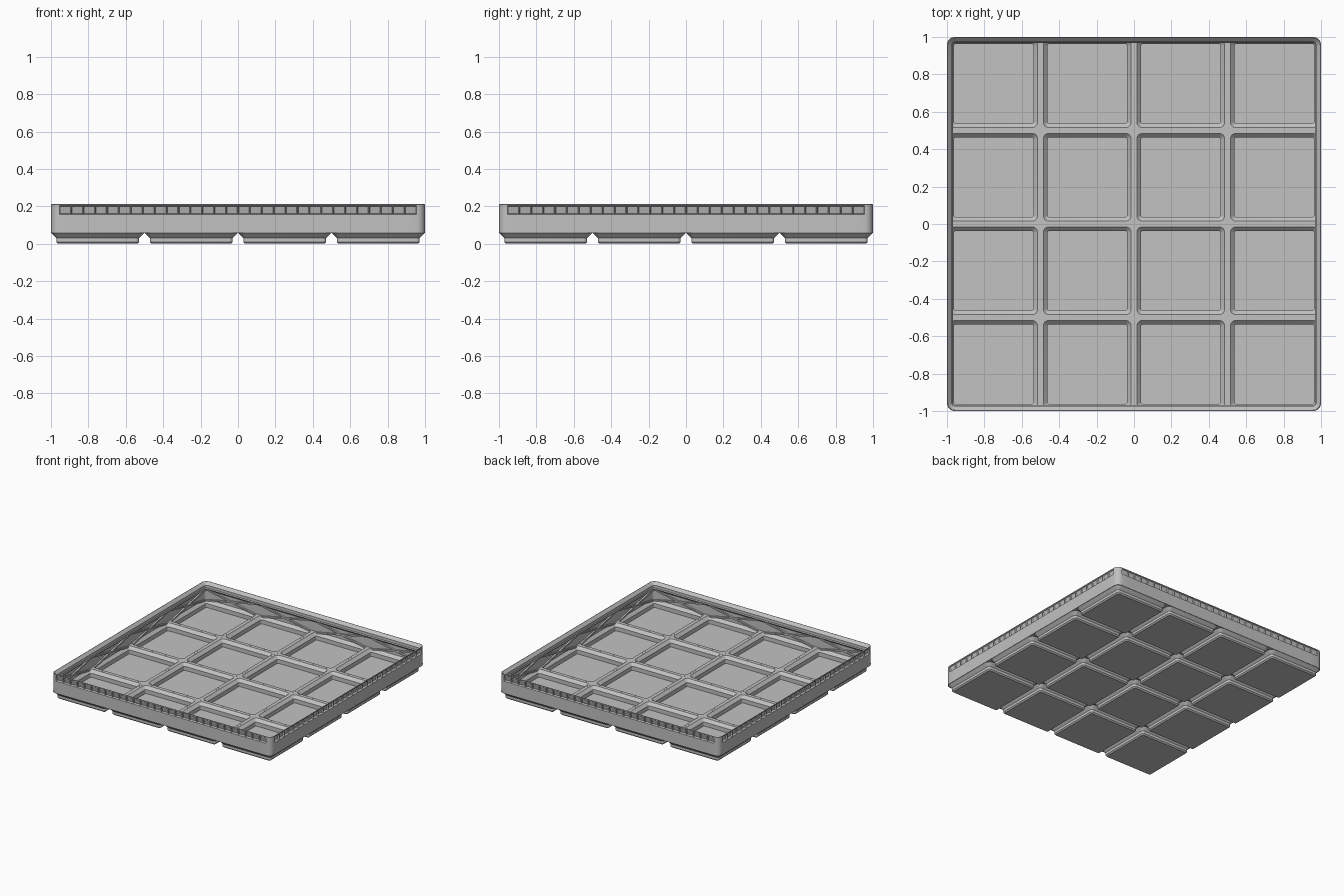
import bpy, bmesh, math
from mathutils import Vector, Matrix

if "Cube" in bpy.data.objects:
    bpy.data.objects.remove(bpy.data.objects["Cube"])

GREY = bpy.data.materials.new("plain grey")
GREY.diffuse_color = (0.54, 0.54, 0.54, 1)
GREY.use_nodes = True
GREY.node_tree.nodes["Principled BSDF"].inputs["Base Color"].default_value = GREY.diffuse_color
CORNERS = [(1, 1), (-1, 1), (-1, -1), (1, -1)]
SEG = 5       # segments per rounded corner
CELL = 0.5


def ring(bm, cx, cy, half, radii, z, straight=1):
    """Rounded square of vertices, optionally with divided straight runs."""
    pts = []
    for k, (sx, sy) in enumerate(CORNERS):
        r = radii[k]
        for i in range(SEG + 1):
            a = math.pi / 2 * (k + i / SEG)
            pts.append(Vector((cx + sx * (half - r) + r * math.cos(a),
                               cy + sy * (half - r) + r * math.sin(a), z)))
    out = []
    for i, p in enumerate(pts):
        out.append(p)
        if i % (SEG + 1) == SEG:
            q = pts[(i + 1) % len(pts)]
            out += [p.lerp(q, j / straight) for j in range(1, straight)]
    return [bm.verts.new(p) for p in out]


def bridge(bm, a, b):
    n = len(a)
    return [bm.faces.new((a[i], a[(i + 1) % n], b[(i + 1) % n], b[i])) for i in range(n)]


def finish(bm, name):
    bmesh.ops.recalc_face_normals(bm, faces=bm.faces[:])
    me = bpy.data.meshes.new(name)
    bm.to_mesh(me)
    bm.free()
    me.materials.append(GREY)
    ob = bpy.data.objects.new(name, me)
    bpy.context.collection.objects.link(ob)
    bpy.ops.object.select_all(action='DESELECT')
    ob.select_set(True)
    bpy.context.view_layer.objects.active = ob
    bpy.ops.object.shade_smooth_by_angle(angle=math.radians(30))
    return ob


# Hollow stepped feet: outer foot, ridge top, then the pocket inside
bm = bmesh.new()
for ix in range(4):
    for iy in range(4):
        cx, cy = (ix - 1.5) * CELL, (iy - 1.5) * CELL
        rim = [0.042 if abs(cx + sx * 0.25) > 0.9 and abs(cy + sy * 0.25) > 0.9 else 0.0
               for sx, sy in CORNERS]
        steps = [(0.212, 0.010, 0.0), (0.2215, 0.019, 0.0095), (0.2215, 0.019, 0.031),
                 (0.247, 0.044, 0.0565), (0.2499, None, 0.0565), (0.2499, None, 0.0675),
                 (0.235, 0.030, 0.0675), (0.2125, 0.010, 0.045), (0.2125, 0.010, 0.012)]
        rings = [ring(bm, cx, cy, h, rim if r is None else [r] * 4, z) for h, r, z in steps]
        for a, b in zip(rings, rings[1:]):
            bridge(bm, a, b)
        bm.faces.new(rings[0])
        bm.faces.new(rings[-1])
bmesh.ops.remove_doubles(bm, verts=bm.verts[:], dist=1e-5)
finish(bm, "stepped_feet_and_floor")

# Outer wall with stacking lip: closed section swept round the tray
bm = bmesh.new()
section = [(1.0, 0.0565), (1.0, 0.157), (1.0, 0.204), (1.0, 0.2105), (0.996, 0.2115),
           (0.974, 0.189), (0.974, 0.167), (0.969, 0.160), (0.985, 0.143), (0.985, 0.0565)]
rings = [ring(bm, 0, 0, h, [0.045 - (1 - h)] * 4, z, 30) for h, z in section]
band = []
for i, a in enumerate(rings):
    faces = bridge(bm, a, rings[(i + 1) % len(rings)])
    if i == 1:
        band = faces
bmesh.ops.recalc_face_normals(bm, faces=bm.faces[:])
# Sloped recesses along the straight runs of the lip
windows = [f for f in band if max(abs(f.normal.x), abs(f.normal.y)) > 0.999]
bmesh.ops.inset_individual(bm, faces=windows, thickness=0.006, depth=0)
for f in windows:
    n, mid = f.normal.copy(), f.calc_center_median().z
    for v in f.verts:
        v.co -= n * (0.006 if v.co.z > mid else 0.016)
finish(bm, "wall_with_stacking_lip")

# Crossed braces on the inside of each wall
bm = bmesh.new()
for side in range(4):
    turn = Matrix.Rotation(side * math.pi / 2, 4, 'Z')
    for i in range(4):
        for s in (1, -1):
            tilt = Matrix.Rotation(s * math.atan2(0.09, 0.44), 4, 'Y')
            place = Matrix.Translation(((i - 1.5) * CELL, 0.981, 0.106))
            bmesh.ops.create_cube(bm, size=1, matrix=turn @ place @ tilt
                                  @ Matrix.Diagonal((0.45, 0.018, 0.011, 1)))
finish(bm, "wall_cross_braces")
